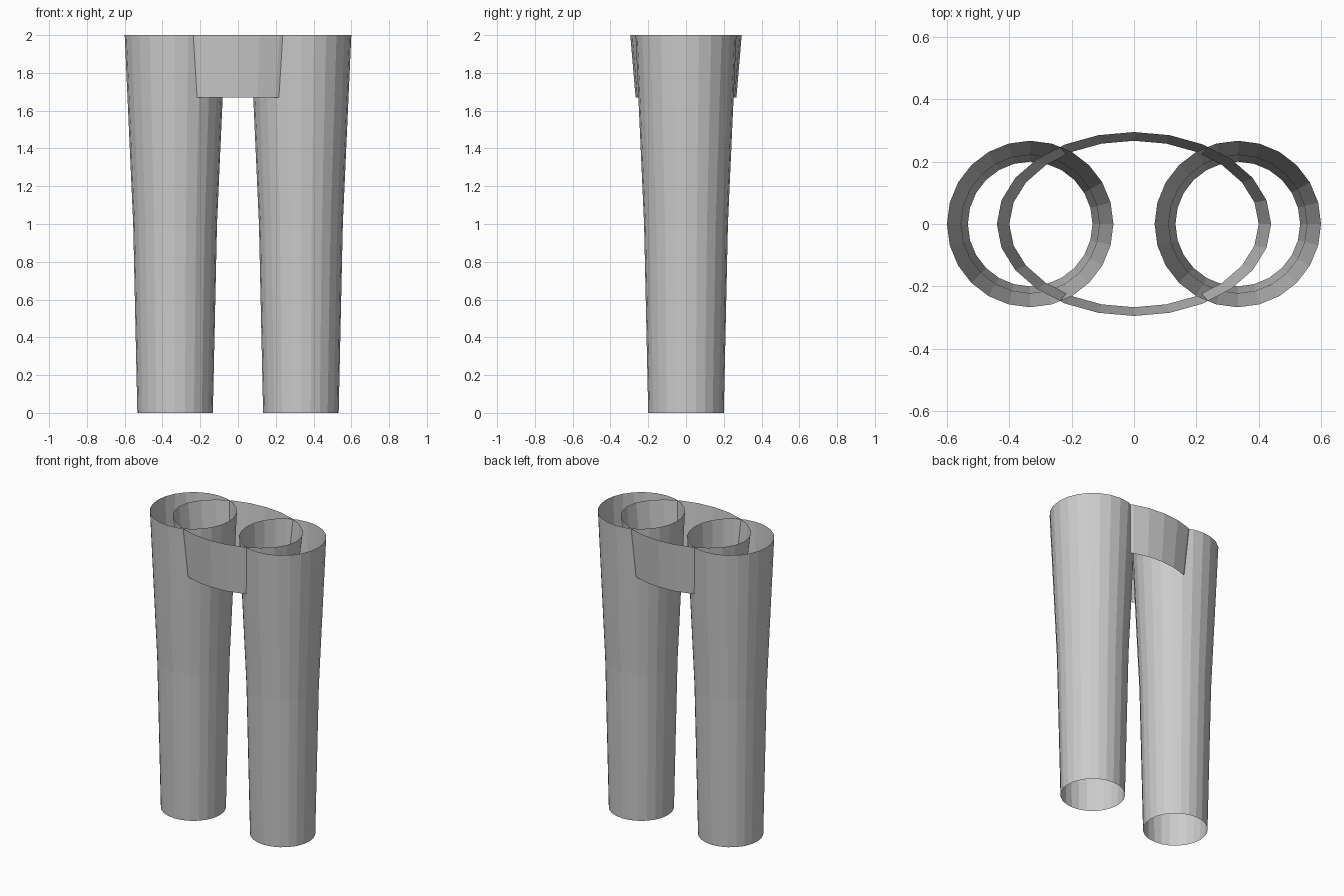
import bpy
import bmesh
from math import cos, sin, pi

if "Cube" in bpy.data.objects:
    bpy.data.objects.remove(bpy.data.objects["Cube"])

SIDES = 24


def open_tube(name, x, rings):
    """Open-ended faceted tube; rings are (z, radius_x, radius_y)."""
    bm = bmesh.new()
    loops = []
    for z, rx, ry in rings:
        loops.append([bm.verts.new((rx * cos(2 * pi * i / SIDES),
                                    ry * sin(2 * pi * i / SIDES), z))
                      for i in range(SIDES)])
    for low, high in zip(loops, loops[1:]):
        for i in range(SIDES):
            j = (i + 1) % SIDES
            bm.faces.new((low[i], low[j], high[j], high[i]))
    mesh = bpy.data.meshes.new(name)
    bm.to_mesh(mesh)
    bm.free()
    obj = bpy.data.objects.new(name, mesh)
    obj.location.x = x
    bpy.context.collection.objects.link(obj)
    return obj


# Trouser legs: hem, knee, top
for side, label in ((-1, "left"), (1, "right")):
    open_tube(f"trouser_leg_{label}", side * 0.333,
              [(0, 0.2, 0.2), (1.0, 0.222, 0.222), (2.0, 0.267, 0.267)])

# Oval hip band joining the legs
open_tube("hip_band", 0, [(1.67, 0.4, 0.267), (2.0, 0.44, 0.295)])
